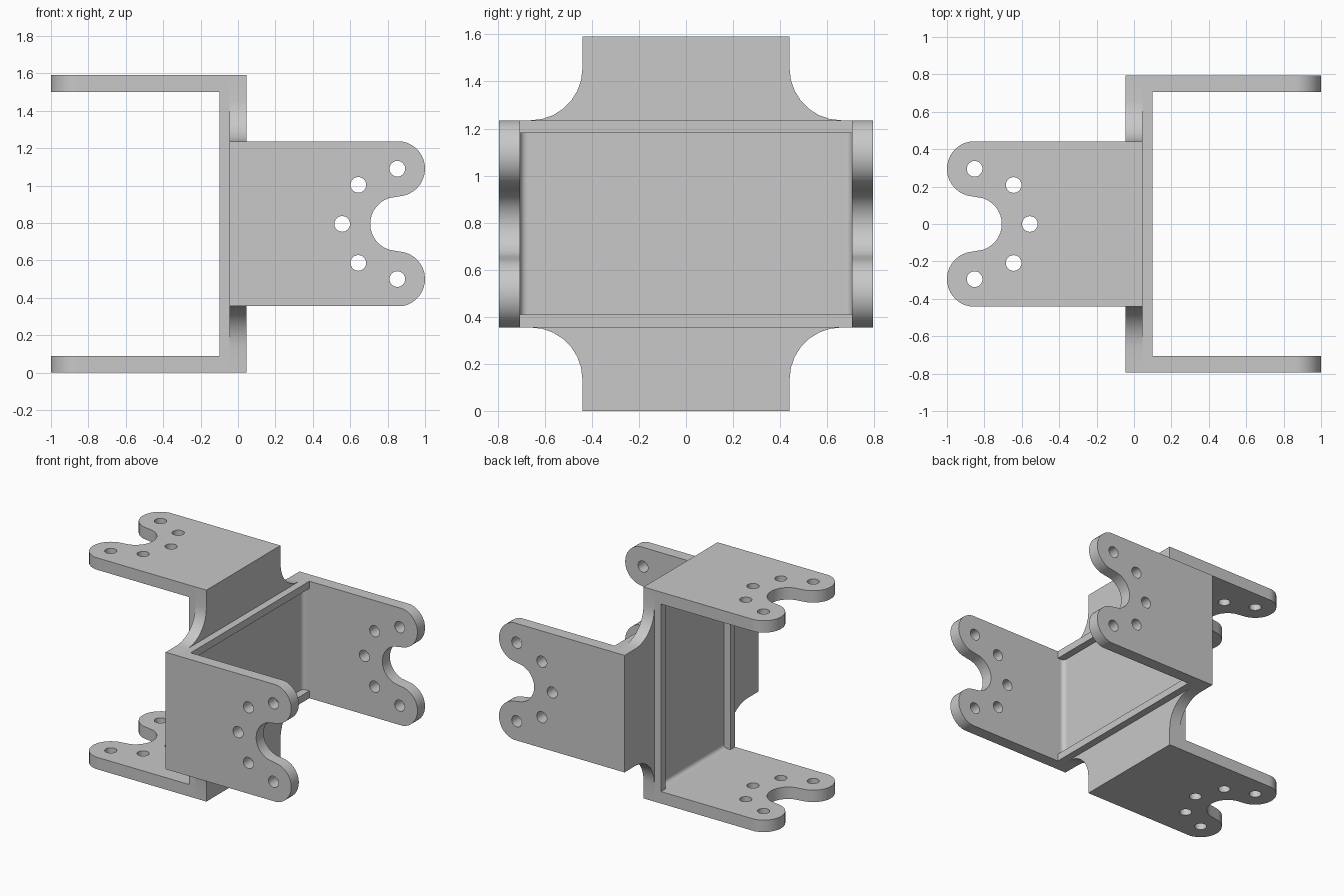
import bpy, bmesh
from math import cos, sin, radians
from mathutils import Vector, Matrix

cube = bpy.data.objects.get("Cube")
if cube:
    bpy.data.objects.remove(cube, do_unlink=True)

HALF = 0.795      # half the outer span of each bracket
WALL = 0.09       # sheet thickness
WIDE = 0.44       # half the width of an arm
ROOT = WALL / 2   # face of the shared web
INNER = HALF - WALL
LIP = 0.055       # rib height and thickness
X, Y, Z = Vector((1, 0, 0)), Vector((0, 1, 0)), Vector((0, 0, 1))
MID = Vector((0, 0, HALF))

grey = bpy.data.materials.new("light_grey")
grey.use_nodes = True
colour = (0.58, 0.58, 0.58, 1)
grey.diffuse_color = colour
grey.node_tree.nodes["Principled BSDF"].inputs["Base Color"].default_value = colour


def arc(cx, cy, r, start, end, steps):
    angles = [radians(start + (end - start) * i / steps) for i in range(steps + 1)]
    return [(cx + r * cos(a), cy + r * sin(a)) for a in angles]


def plate(name, loops, low, high, axes):
    """Extrude outline and hole loops from low to high along the third axis."""
    curve = bpy.data.curves.new(name + "_outline", "CURVE")
    curve.dimensions = "2D"
    curve.fill_mode = "BOTH"
    curve.extrude = (high - low) / 2
    for loop in loops:
        spline = curve.splines.new("POLY")
        spline.points.add(len(loop) - 1)
        for point, (u, v) in zip(spline.points, loop):
            point.co = (u, v, 0, 1)
        spline.use_cyclic_u = True
    helper = bpy.data.objects.new(name + "_outline", curve)
    bpy.context.collection.objects.link(helper)
    graph = bpy.context.evaluated_depsgraph_get()
    mesh = bpy.data.meshes.new_from_object(helper.evaluated_get(graph))
    bpy.data.objects.remove(helper, do_unlink=True)

    # Turn the flat outline into its own frame
    frame = Matrix(axes).transposed().to_4x4()
    frame.translation = MID + axes[2] * (low + high) / 2
    mesh.transform(frame)
    bm = bmesh.new()
    bm.from_mesh(mesh)
    bmesh.ops.remove_doubles(bm, verts=bm.verts, dist=0.0002)
    bmesh.ops.recalc_face_normals(bm, faces=bm.faces)
    bm.to_mesh(mesh)
    bm.free()
    mesh.materials.clear()
    mesh.materials.append(grey)
    mesh.name = name
    obj = bpy.data.objects.new(name, mesh)
    bpy.context.collection.objects.link(obj)
    bpy.ops.object.select_all(action="DESELECT")
    obj.select_set(True)
    bpy.context.view_layer.objects.active = obj
    bpy.ops.object.shade_smooth_by_angle(angle=radians(30))


# Shared web: a cross with concave corners
quarter = [(HALF, WIDE)] + arc(0.66, 0.66, 0.66 - WIDE, 270, 180, 7) + [(WIDE, HALF)]
upper = quarter + [(-y, z) for y, z in reversed(quarter)]
plate("web", [upper + [(-y, -z) for y, z in upper]], -ROOT, ROOT, (Y, Z, X))

# Arm outline: two rounded lobes around a notch, with five holes on an arc
PIVOT, RING = 0.852, 0.295
LOBE = WIDE - RING
half = [(ROOT, WIDE)] + arc(PIVOT, RING, 1 - PIVOT, 90, -75, 16)
half = [(u, min(v, WIDE)) for u, v in half]
half += arc(PIVOT, 0, LOBE, 108, 180, 7)
outline = half + [(u, -v) for u, v in reversed(half[:-1])]
holes = []
for turn in range(90, 271, 45):
    a = radians(turn)
    holes.append(arc(PIVOT + RING * cos(a), RING * sin(a), 0.042, 0, 345, 23))

# Rib and inner corner fillet sections
rib = [(ROOT, WIDE - LIP), (ROOT + LIP, WIDE - LIP), (ROOT + LIP, WIDE), (ROOT, WIDE)]
R = 0.03
fillet = [(ROOT, INNER)] + arc(ROOT + R, INNER - R, R, 90, 180, 6)

# Two brackets back to back, turned a quarter from each other
for bracket, along, width, side in (("left", X, Z, Y), ("right", -X, Y, Z)):
    for end, sign in (("far", 1), ("near", -1)):
        label = f"{bracket}_{end}"
        plate(label + "_arm", [outline] + holes, INNER, HALF, (along, width, side * sign))
        plate(label + "_rib", [rib], -INNER, INNER, (along, width * sign, side))
        plate(label + "_fillet", [fillet], LIP - WIDE, WIDE - LIP, (along, side * sign, width))
